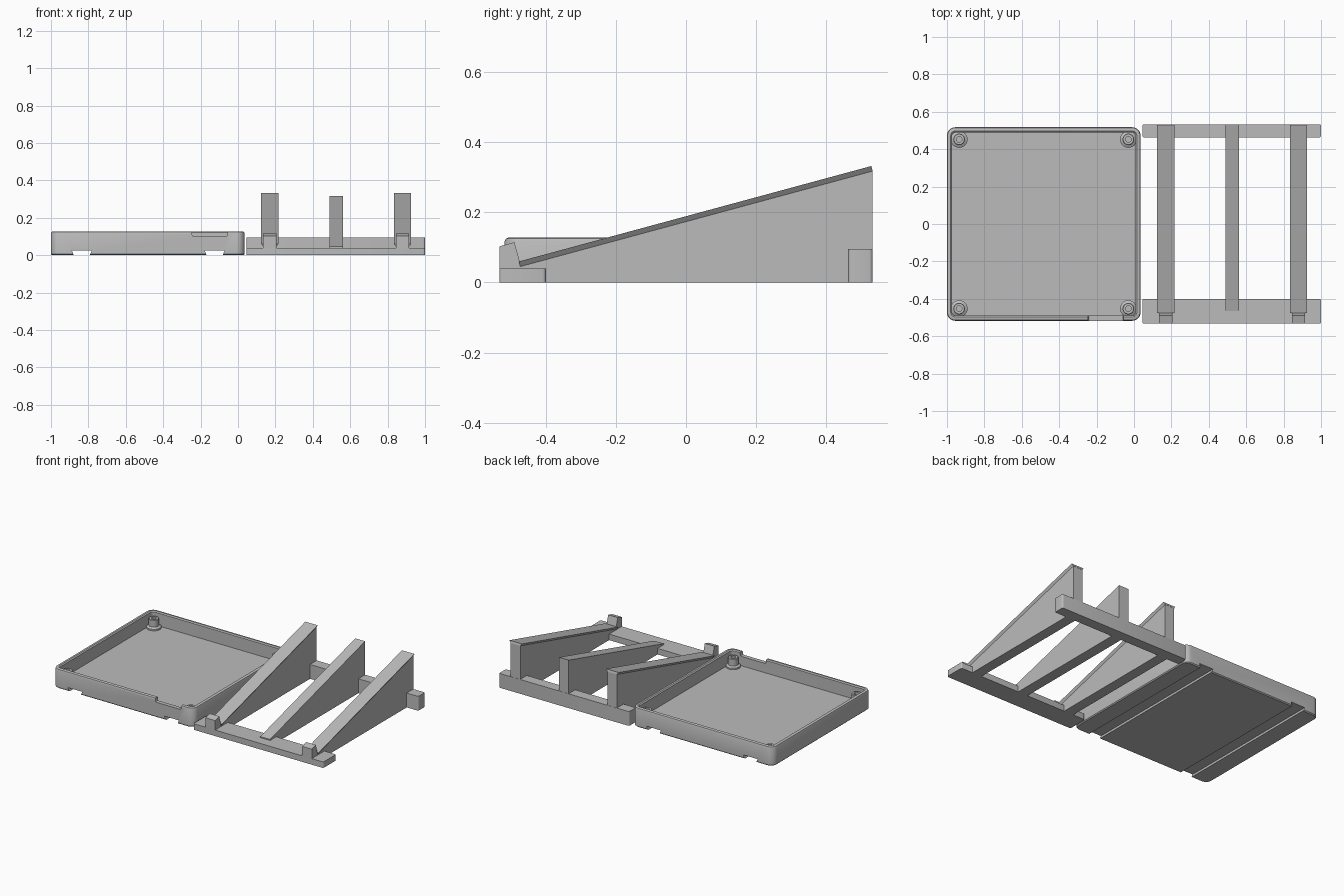
import bpy, bmesh, math

if "Cube" in bpy.data.objects:
    bpy.data.objects.remove(bpy.data.objects["Cube"])

grey = bpy.data.materials.new("light grey plastic")
grey.diffuse_color = (0.5, 0.5, 0.5, 1)
grey.use_nodes = True
grey.node_tree.nodes["Principled BSDF"].inputs["Base Color"].default_value = grey.diffuse_color


def loft(name, rings, smooth=True):
    """Skin a stack of equal-length point rings and cap both ends."""
    bm = bmesh.new()
    rows = [[bm.verts.new(p) for p in r] for r in rings]
    n = len(rows[0])
    for a, b in zip(rows, rows[1:]):
        for i in range(n):
            j = (i + 1) % n
            bm.faces.new((a[i], a[j], b[j], b[i]))
    bm.faces.new(rows[0][::-1])
    bm.faces.new(rows[-1])
    bmesh.ops.recalc_face_normals(bm, faces=bm.faces)
    mesh = bpy.data.meshes.new(name)
    bm.to_mesh(mesh)
    bm.free()
    ob = bpy.data.objects.new(name, mesh)
    bpy.context.collection.objects.link(ob)
    mesh.materials.append(grey)
    if smooth:
        bpy.ops.object.select_all(action='DESELECT')
        ob.select_set(True)
        bpy.context.view_layer.objects.active = ob
        bpy.ops.object.shade_smooth_by_angle(angle=math.radians(30))
    return ob


def rounded(cx, cy, hx, hy, r, z, seg=6):
    """Rounded rectangle ring at height z."""
    pts = []
    for k, (sx, sy) in enumerate([(1, 1), (-1, 1), (-1, -1), (1, -1)]):
        for i in range(seg + 1):
            a = math.pi / 2 * (k + i / seg)
            pts.append((cx + sx * (hx - r) + r * math.cos(a),
                        cy + sy * (hy - r) + r * math.sin(a), z))
    return pts


def side_prism(name, x, w, yz):
    """Extrude a side profile to width w about x."""
    return loft(name, [[(x + s * w / 2, y, z) for y, z in yz] for s in (-1, 1)], False)


def cut(ob, cutter):
    m = ob.modifiers.new("cut", 'BOOLEAN')
    m.operation, m.solver, m.object = 'DIFFERENCE', 'EXACT', cutter
    cutter.hide_render = True
    cutter.hide_set(True)


# Tray: outer wall, rounded rim and cavity in one skin
TX, TH = -0.4825, 0.5175
FLOOR = 0.038
steps = [(0.006, 0), (0, 0.006), (0, 0.118), (0.003, 0.125), (0.010, 0.128),
         (0.020, 0.128), (0.027, 0.122), (0.027, FLOOR)]
tray = loft("tray", [rounded(TX, 0, TH - d, TH - d, max(0.045 - d, 0.015), z)
                     for d, z in steps])

# Dovetail grooves under the tray
for i, x in enumerate((-0.835, -0.125)):
    prof = [(-0.0385, -0.01), (0.0385, -0.01), (0.053, 0.024), (-0.053, 0.024)]
    cut(tray, loft(f"groove_cutter_{i}",
                   [[(x + u, y, z) for u, z in prof] for y in (-0.6, 0.6)], False))

# Rounded notch in the front rim
notch = [(-0.245, 0.15), (-0.245, 0.11), (-0.242, 0.103), (-0.235, 0.1),
         (-0.065, 0.1), (-0.058, 0.103), (-0.055, 0.11), (-0.055, 0.15)]
cut(tray, loft("notch_cutter", [[(x, y, z) for x, z in notch] for y in (-0.6, -0.45)], False))

# Hollow screw posts in the tray corners
for i, (sx, sy) in enumerate([(-1, -1), (1, -1), (-1, 1), (1, 1)]):
    prof = [(0.045, FLOOR - 0.005), (0.045, 0.048), (0.031, 0.056), (0.031, 0.1),
            (0.028, 0.103), (0.015, 0.103), (0.015, 0.045)]
    loft(f"screw_post_{i}", [[(TX + sx * 0.4525 + r * math.cos(a * math.pi / 12),
                               sy * 0.4525 + r * math.sin(a * math.pi / 12), z)
                              for a in range(24)] for r, z in prof])

# Stand cross bars
for name, y0, y1, h in (("front_bar", -0.533, -0.4, 0.04), ("back_bar", 0.463, 0.533, 0.095)):
    loft(name, [rounded(0.5225, (y0 + y1) / 2, 0.4775, (y1 - y0) / 2, 0.01, z, 4)
                for z in (0, h)])

# Sloped ribs with dovetail rails and front stops
slope = (0.333 - 0.06) / (0.531 + 0.477)
for i, x in enumerate((0.17, 0.88)):
    side_prism(f"rib_{i}", x, 0.07,
               [(-0.472, 0), (0.532, 0), (0.532, 0.319), (-0.472, 0.047)])
    ends = []
    for y in (-0.477, 0.529):
        z = 0.06 + slope * (y + 0.477)
        ends.append([(x - 0.046, y, z), (x + 0.046, y, z),
                     (x + 0.035, y + 0.004, z - 0.0145), (x - 0.035, y + 0.004, z - 0.0145)])
    loft(f"rail_{i}", ends, False)
    side_prism(f"stop_{i}", x, 0.07,
               [(-0.533, 0.0), (-0.465, 0.0), (-0.472, 0.05), (-0.49, 0.115), (-0.533, 0.103)])

# Plain middle rib
side_prism("middle_rib", 0.525, 0.072,
           [(-0.465, 0), (0.532, 0), (0.532, 0.318), (-0.465, 0.047)])
